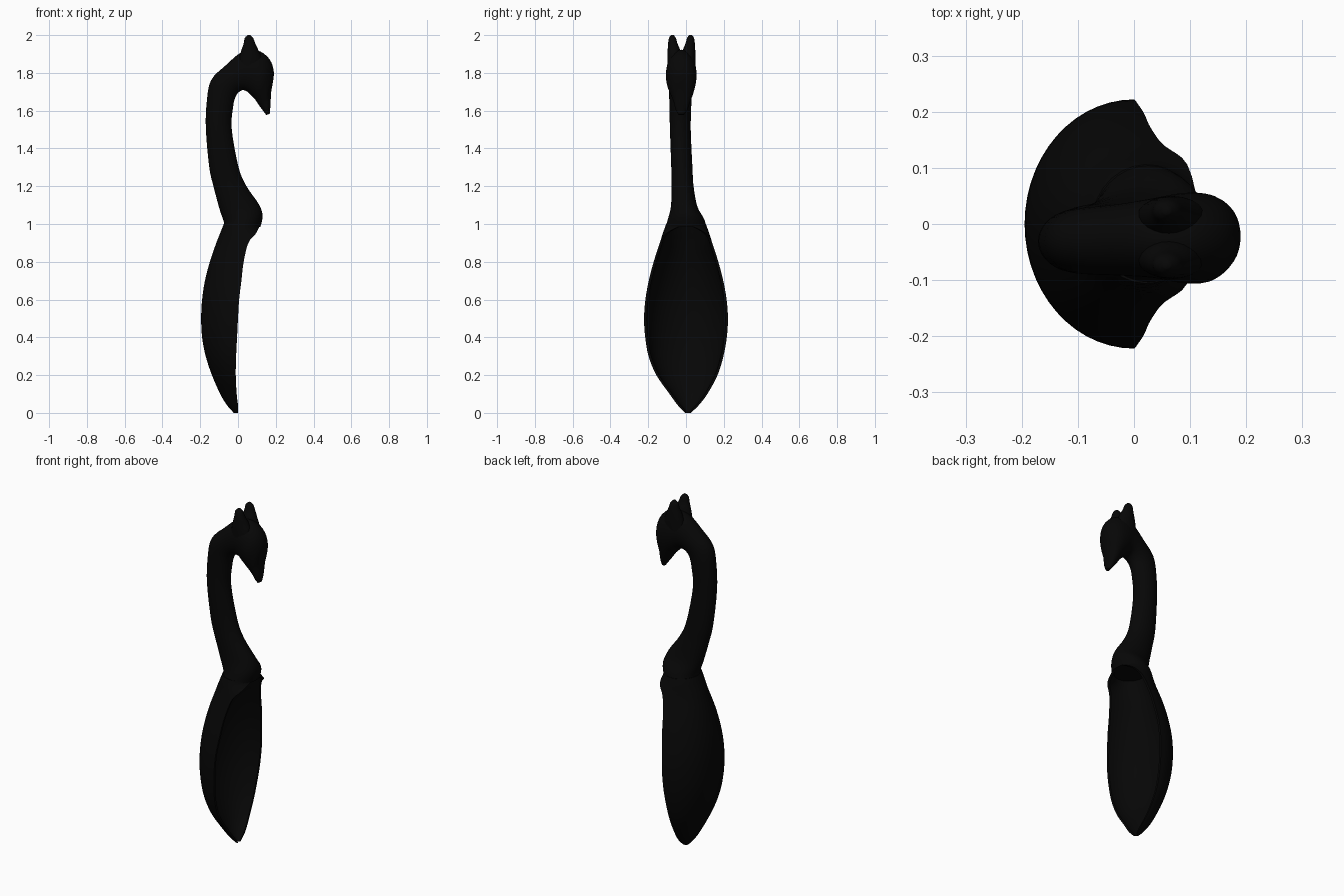
import bpy, bmesh, math

black = bpy.data.materials.new("black")
black.diffuse_color = (0.002, 0.002, 0.002, 1)


def smooth_rows(rows, n=4):
    """Catmull-Rom interpolation between the rows of a table."""
    out = []
    for i in range(len(rows) - 1):
        p = [rows[max(i - 1, 0)], rows[i], rows[i + 1], rows[min(i + 2, len(rows) - 1)]]
        for k in range(n):
            t = k / n
            out.append([0.5 * (2 * b + (c - a) * t + (2 * a - 5 * b + 4 * c - d) * t * t
                               + (3 * b - a - 3 * c + d) * t ** 3) for a, b, c, d in zip(*p)])
    return out + [list(rows[-1])]


def loft(name, rings, angle=50):
    """Skin closed rings of points and cap both ends."""
    bm = bmesh.new()
    vs = [[bm.verts.new(p) for p in r] for r in rings]
    n = len(vs[0])
    for a, b in zip(vs, vs[1:]):
        for j in range(n):
            k = (j + 1) % n
            bm.faces.new((a[j], a[k], b[k], b[j]))
    for end in (vs[0], vs[-1]):
        bm.faces.new(end)
    bmesh.ops.recalc_face_normals(bm, faces=bm.faces)
    me = bpy.data.meshes.new(name)
    bm.to_mesh(me)
    bm.free()
    me.materials.append(black)
    ob = bpy.data.objects.new(name, me)
    bpy.context.collection.objects.link(ob)
    bpy.ops.object.select_all(action='DESELECT')
    ob.select_set(True)
    bpy.context.view_layer.objects.active = ob
    bpy.ops.object.shade_smooth_by_angle(angle=math.radians(angle))
    return ob


def ellipse(row, n=32):
    """Ring spanning back point (bx, bz) to front point (fx, fz), centre y and half width w."""
    bx, bz, fx, fz, yc, w = row
    ring = []
    for j in range(n):
        a = 2 * math.pi * j / n
        s = 0.5 + 0.5 * math.cos(a)
        ring.append((bx + (fx - bx) * s, yc + w * math.sin(a), bz + (fz - bz) * s))
    return ring


# Bowl: scooped shell, open towards +x, curling into an arch at the top
bowl = [  # z, back x, rim x, half width, centre y
    (0.0, -0.022, 0.0, 0.015, 0.01), (0.04, -0.058, 0.0, 0.055, 0.012),
    (0.1, -0.094, -0.007, 0.1, 0.013), (0.2, -0.138, -0.012, 0.162, 0.005),
    (0.3, -0.171, -0.01, 0.198, 0.0), (0.4, -0.19, -0.005, 0.216, 0), (0.5, -0.195, 0.0, 0.222, 0),
    (0.6, -0.19, 0.006, 0.215, 0), (0.7, -0.175, 0.018, 0.197, 0), (0.8, -0.149, 0.03, 0.171, 0),
    (0.9, -0.115, 0.055, 0.139, 0), (0.95, -0.095, 0.095, 0.123, 0), (1.0, -0.075, 0.12, 0.106, 0)]
rings = []
for z, b, r, w, yc in smooth_rows(bowl):
    wrap = min(1.5, math.pi / 2 * (max(0, z - 0.88) / 0.12) ** 2)
    depth = (r - b) / (1 + math.sin(wrap))
    wall = min(0.014, w * 0.4, depth * 0.4)
    ring = []
    for t0, t1, off in ((-wrap, math.pi + wrap, 0), (math.pi + wrap, -wrap, wall)):
        for j in range(29):
            t = t0 + (t1 - t0) * j / 28
            ring.append((b + depth - (depth - off) * math.sin(t), yc + (w - off) * math.cos(t), z))
    rings.append(ring)
loft("spoon_bowl", rings)

# Handle: shoulder, curved neck and drooping animal head
handle = [  # back x, back z, front x, front z, centre y, half width
    (-0.075, 0.99, 0.119, 0.985, 0, 0.107), (-0.075, 1.012, 0.13, 1.045, 0, 0.095),
    (-0.098, 1.08, 0.11, 1.105, -0.01, 0.07), (-0.13, 1.2, 0.045, 1.2, -0.018, 0.058),
    (-0.152, 1.3, 0.003, 1.3, -0.022, 0.056), (-0.17, 1.5, -0.033, 1.5, -0.03, 0.055),
    (-0.166, 1.64, -0.026, 1.62, -0.03, 0.058), (-0.143, 1.76, -0.01, 1.68, -0.03, 0.06),
    (-0.065, 1.84, 0.02, 1.708, -0.028, 0.064), (0.02, 1.91, 0.05, 1.70, -0.025, 0.071),
    (0.1, 1.92, 0.07, 1.68, -0.025, 0.08), (0.165, 1.875, 0.09, 1.66, -0.025, 0.079),
    (0.19, 1.8, 0.11, 1.63, -0.022, 0.062), (0.176, 1.7, 0.125, 1.61, -0.022, 0.044),
    (0.172, 1.63, 0.14, 1.59, -0.024, 0.032), (0.168, 1.583, 0.15, 1.577, -0.025, 0.016)]
loft("neck_and_head", [ellipse(r) for r in smooth_rows(handle)])

# Ears: a pair of blunt upright horns widening into the brow
for side, name in ((1, "ear_left"), (-1, "ear_right")):
    def y(d):
        return -0.024 + side * d
    ear = [(0.0, 1.8, 0.13, 1.8, y(0.036), 0.036), (0.006, 1.87, 0.128, 1.87, y(0.037), 0.037),
           (0.018, 1.92, 0.108, 1.92, y(0.04), 0.033), (0.03, 1.955, 0.092, 1.955, y(0.046), 0.025),
           (0.036, 1.985, 0.08, 1.985, y(0.048), 0.018), (0.052, 2.0, 0.065, 2.0, y(0.048), 0.007)]
    loft(name, [ellipse(r, 20) for r in smooth_rows(ear)])
